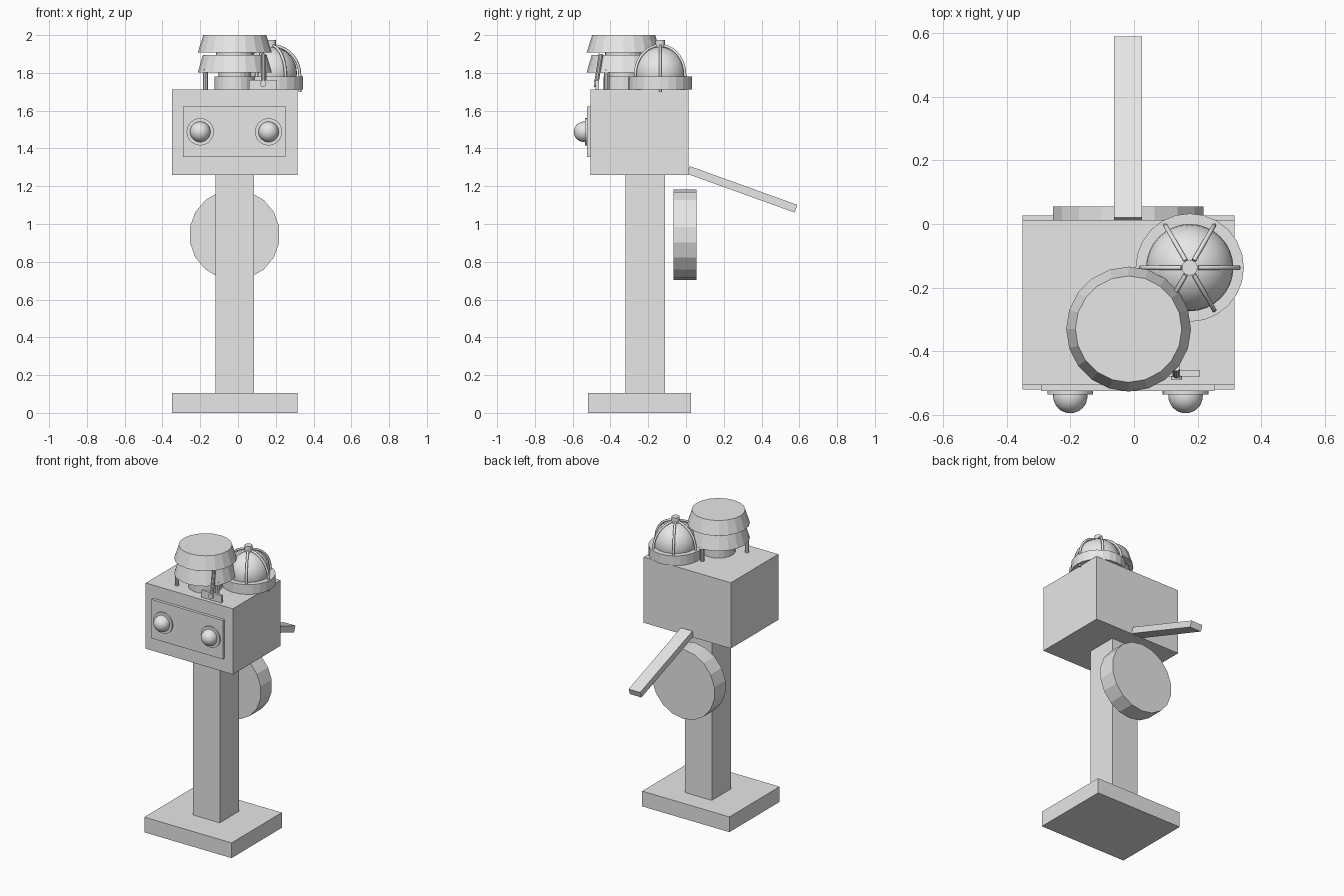
import bpy
import math
from mathutils import Vector

if "Cube" in bpy.data.objects:
    bpy.data.objects.remove(bpy.data.objects["Cube"], do_unlink=True)

grey = bpy.data.materials.new("plain grey")
grey.use_nodes = True
grey.diffuse_color = (0.8, 0.8, 0.8, 1)
grey.node_tree.nodes["Principled BSDF"].inputs["Base Color"].default_value = (0.8, 0.8, 0.8, 1)


def finish(name, smooth=False):
    obj = bpy.context.object
    obj.name = name
    obj.data.materials.clear()
    obj.data.materials.append(grey)
    if smooth:
        bpy.ops.object.shade_smooth_by_angle(angle=math.radians(40))
    return obj


def box(name, low, high):
    low, high = Vector(low), Vector(high)
    bpy.ops.mesh.primitive_cube_add(size=1, location=(low + high) / 2)
    obj = finish(name)
    obj.scale = high - low
    return obj


def cone(name, start, end, r1, r2=None, sides=20, spin=0):
    """Cylinder or frustum running from start to end."""
    start, end = Vector(start), Vector(end)
    axis = end - start
    bpy.ops.mesh.primitive_cone_add(vertices=sides, radius1=r1, radius2=r1 if r2 is None else r2,
                                    depth=axis.length, location=(start + end) / 2)
    obj = finish(name)
    obj.rotation_euler = axis.to_track_quat('Z', 'Y').to_euler()
    return obj


def ball(name, centre, radius):
    bpy.ops.mesh.primitive_uv_sphere_add(segments=32, ring_count=16, radius=radius, location=centre)
    return finish(name, True)


# Stand and head
box("base", (-0.35, -0.52, 0), (0.315, 0.027, 0.105))
box("post", (-0.12, -0.32, 0.105), (0.085, -0.11, 1.26))
box("head", (-0.35, -0.505, 1.26), (0.315, 0.012, 1.713))
box("face_plate", (-0.292, -0.525, 1.355), (0.252, -0.5, 1.623))

# Eyes
for side, x in (("right", -0.2), ("left", 0.162)):
    cone(side + "_eye_ring", (x, -0.515, 1.488), (x, -0.535, 1.488), 0.072, sides=32)
    ball(side + "_eye", (x, -0.54, 1.488), 0.054)

# Rear disc and sloping arm
cone("rear_disc", (-0.018, -0.066, 0.943), (-0.018, 0.055, 0.943), 0.24, sides=18)
arm = box("rear_arm", (-0.063, -0.005, 1.162), (0.025, 0.6, 1.205))
arm.rotation_euler.x = math.radians(-19.8)

# Stacked beacon on a stem
bx, by = -0.017, -0.33
tiers = (("beacon_foot", 1.713, 1.78, 0.107, 0.107),
         ("beacon_stem", 1.78, 1.81, 0.085, 0.085),
         ("beacon_lower_cap", 1.803, 1.895, 0.196, 0.169),
         ("beacon_neck", 1.89, 1.915, 0.1, 0.1),
         ("beacon_upper_cap", 1.908, 2.0, 0.196, 0.167))
for name, z1, z2, r1, r2 in tiers:
    cone(name, (bx, by, z1), (bx, by, z2), r1, r2)
for i in range(3):
    a = math.radians(90 + 120 * i)
    x, y = bx + 0.178 * math.cos(a), by + 0.178 * math.sin(a)
    cone("beacon_leg", (x, y, 1.713), (x, y, 1.82), 0.014, sides=10)

# Caged dome
dx, dy = 0.175, -0.137
cone("dome_ring", (dx, dy, 1.713), (dx, dy, 1.78), 0.17, sides=24)
ball("dome", (dx, dy, 1.8), 0.137)
cone("dome_knob", (dx, dy, 1.9), (dx, dy, 1.974), 0.025, sides=12)
for i in range(6):
    a = math.radians(60 * i)
    curve = bpy.data.curves.new("dome_rib", 'CURVE')
    curve.dimensions = '3D'
    curve.bevel_depth = 0.008
    curve.bevel_resolution = 1
    curve.use_fill_caps = True
    spline = curve.splines.new('POLY')
    # Each rib is a quarter arc with a straight tail through the ring
    path = [(0.152, 1.7)]
    for k in range(9):
        t = math.radians(10 * k)
        path.append((0.152 * math.cos(t), 1.79 + 0.155 * math.sin(t)))
    spline.points.add(len(path) - 1)
    for p, (r, z) in zip(spline.points, path):
        p.co = (dx + r * math.cos(a), dy + r * math.sin(a), z, 1)
    curve.materials.append(grey)
    rib = bpy.data.objects.new("dome_rib", curve)
    bpy.context.collection.objects.link(rib)

# Small switch in front of the beacon
box("switch_plate", (0.057, -0.478, 1.713), (0.207, -0.46, 1.763))
cone("switch_button", (0.133, -0.475, 1.742), (0.133, -0.488, 1.742), 0.017, sides=12)
cone("switch_lever", (0.133, -0.473, 1.755), (0.133, -0.45, 1.9), 0.012, sides=10)
